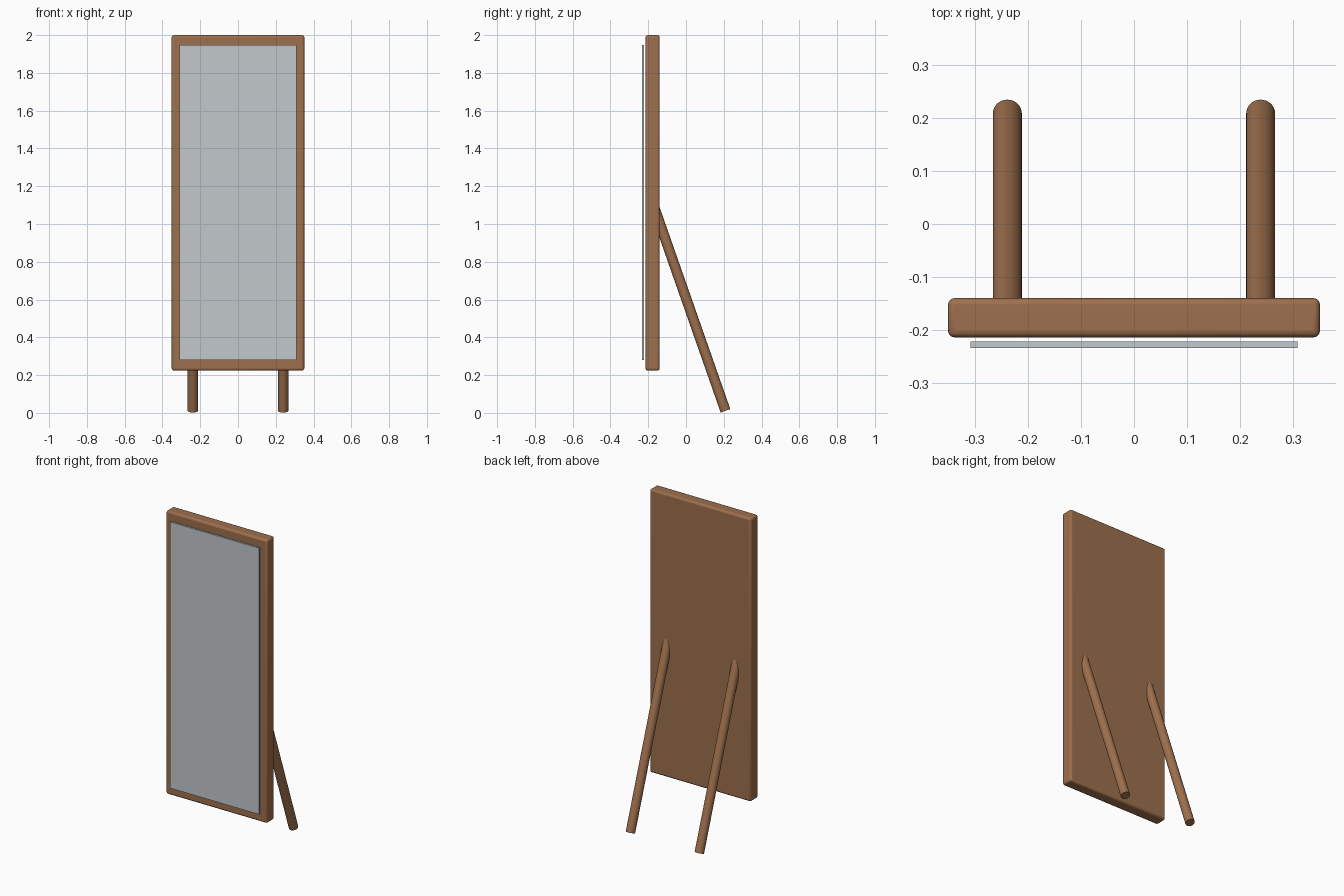
import bpy, math
from mathutils import Vector

if "Cube" in bpy.data.objects:
    bpy.data.objects.remove(bpy.data.objects["Cube"])


def material(name, rgb):
    m = bpy.data.materials.new(name)
    m.diffuse_color = (*rgb, 1.0)
    m.use_nodes = True
    m.node_tree.nodes["Principled BSDF"].inputs["Base Color"].default_value = m.diffuse_color
    return m


wood = material("warm_wood", (0.34, 0.16, 0.075))
silver = material("mirror_silver", (0.54, 0.58, 0.60))


def box(name, lo, hi, mat, bevel=0.0):
    lo, hi = Vector(lo), Vector(hi)
    bpy.ops.mesh.primitive_cube_add(size=1, location=(lo + hi) / 2)
    ob = bpy.context.object
    ob.name = name
    ob.scale = hi - lo
    bpy.ops.object.transform_apply(location=False, rotation=False, scale=True)
    ob.data.materials.append(mat)
    if bevel:
        mod = ob.modifiers.new("rounded_edges", 'BEVEL')
        mod.width = bevel
        mod.segments = 3
        bpy.ops.object.shade_smooth_by_angle(angle=math.radians(35))
    return ob


def rod(name, a, b, radius, mat):
    a, b = Vector(a), Vector(b)
    bpy.ops.mesh.primitive_cylinder_add(vertices=32, radius=radius,
                                        depth=(b - a).length, location=(a + b) / 2)
    ob = bpy.context.object
    ob.name = name
    ob.rotation_euler = (b - a).to_track_quat('Z', 'Y').to_euler()
    ob.data.materials.append(mat)
    bpy.ops.object.shade_smooth_by_angle(angle=math.radians(35))
    return ob


# Backing frame: one thick rounded board
box("frame_board", (-0.351, -0.214, 0.224), (0.351, -0.140, 2.0), wood, 0.012)

# Mirror plate, standing just proud of the board
box("mirror_plate", (-0.309, -0.234, 0.279), (0.309, -0.222, 1.948), silver)

# Two slanted rear legs, their tops buried in the board
tilt = math.radians(19.3)
radius = 0.0272
foot_y, foot_z = 0.209, radius * math.sin(tilt) + 0.002
top_y = -0.168
top_z = foot_z + (foot_y - top_y) / math.tan(tilt)
for side, x in (("left", -0.239), ("right", 0.239)):
    rod("rear_leg_" + side, (x, foot_y, foot_z), (x, top_y, top_z), radius, wood)
